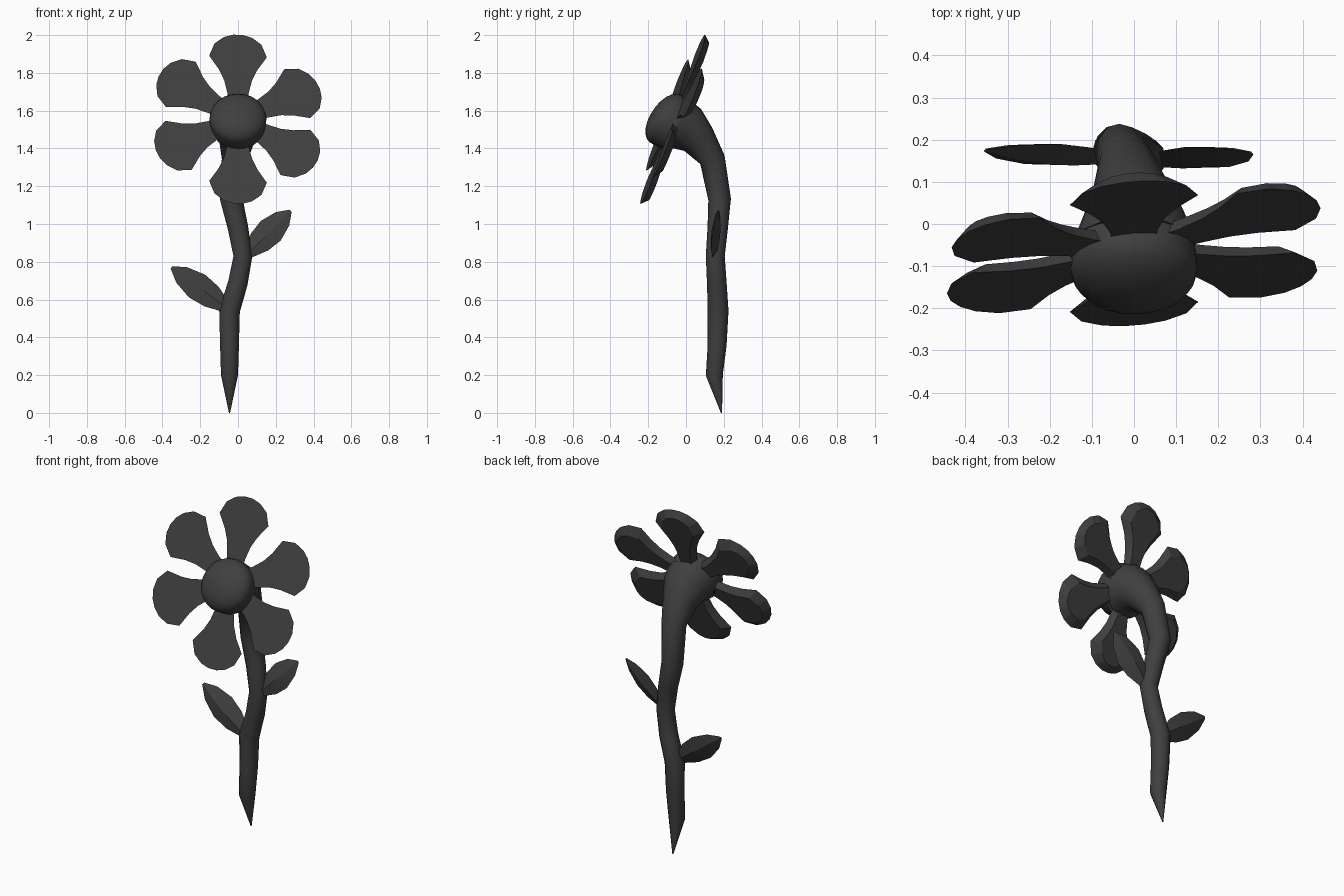
import bpy, bmesh, math
from mathutils import Vector

cube = bpy.data.objects.get("Cube")
if cube:
    bpy.data.objects.remove(cube, do_unlink=True)

# One dark material for the whole flower
mat = bpy.data.materials.new("charcoal")
mat.use_nodes = True
tone = (0.05, 0.05, 0.05, 1)
mat.diffuse_color = tone
mat.node_tree.nodes["Principled BSDF"].inputs["Base Color"].default_value = tone


def finish(name, bm, smooth_angle):
    bmesh.ops.recalc_face_normals(bm, faces=bm.faces)
    mesh = bpy.data.meshes.new(name)
    bm.to_mesh(mesh)
    bm.free()
    mesh.materials.append(mat)
    obj = bpy.data.objects.new(name, mesh)
    bpy.context.collection.objects.link(obj)
    bpy.ops.object.select_all(action='DESELECT')
    obj.select_set(True)
    bpy.context.view_layer.objects.active = obj
    bpy.ops.object.shade_smooth_by_angle(angle=math.radians(smooth_angle))


def bridge(bm, a, b):
    for i in range(len(a)):
        j = (i + 1) % len(a)
        bm.faces.new((a[i], a[j], b[j], b[i]))


def tube(name, path, sides, smooth_angle):
    """Closed round skin over (centre, radius) stations."""
    bm = bmesh.new()
    centres = [Vector(p) for p, r in path]
    rings = []
    for k, (p, r) in enumerate(path):
        t = (centres[min(k + 1, len(path) - 1)] - centres[max(k - 1, 0)]).normalized()
        side = Vector((1, 0, 0))
        side = (side - t * side.dot(t)).normalized()
        up = t.cross(side)
        rings.append([bm.verts.new(centres[k] + r * (side * math.cos(a) + up * math.sin(a)))
                      for a in (math.tau * i / sides for i in range(sides))])
    for a, b in zip(rings, rings[1:]):
        bridge(bm, a, b)
    bm.faces.new(rings[0])
    bm.faces.new(rings[-1])
    finish(name, bm, smooth_angle)


# Bent stem: pointed foot, flaring into the cup behind the bloom
stem_path = [
    ((-0.045, 0.188, 0.0), 0.003), ((-0.045, 0.15, 0.2), 0.045),
    ((-0.045, 0.165, 0.36), 0.05), ((-0.045, 0.17, 0.54), 0.055),
    ((0.0, 0.163, 0.69), 0.052), ((0.026, 0.155, 0.83), 0.05),
    ((0.0, 0.168, 0.98), 0.054), ((-0.035, 0.178, 1.13), 0.06),
    ((-0.018, 0.14, 1.34), 0.068), ((-0.006, 0.065, 1.448), 0.096),
    ((0.0, 0.005, 1.505), 0.128), ((0.0, -0.045, 1.527), 0.148)]
tube("stem", stem_path, 12, 40)

# Domed flower centre, tipped further up than the petals
dome_axis = Vector((0, -0.83, 0.56)).normalized()
dome_base = Vector((0, -0.107, 1.557))
dome = [(-0.07, 0.145), (0.0, 0.151)]
for i in range(1, 6):
    a = math.radians(16 * i)
    dome.append((0.082 * math.sin(a), 0.151 * math.cos(a)))
tube("flower_centre", [(dome_base + dome_axis * h, r) for h, r in dome], 24, 40)

# Tilted frame of the petals
centre = Vector((0, -0.07, 1.555))
facing = Vector((0.09, -1, 0.382)).normalized()
rise = Vector((0, 0.382, 1)).normalized()
across = facing.cross(rise).normalized()
if across.x < 0:
    across.negate()

# Half outline of a petal: distance from the centre, half width
half = [(0.08, 0.05), (0.15, 0.057), (0.22, 0.074), (0.28, 0.102),
        (0.355, 0.153), (0.425, 0.125), (0.463, 0.075), (0.478, 0.025)]
outline = half + [(r, -w) for r, w in reversed(half)]


def petal(name, degrees, lift):
    """Flat-fronted petal, bevelled towards a smaller back panel."""
    a = math.radians(degrees)
    out = across * math.cos(a) + rise * math.sin(a) + facing * lift
    side = rise * math.cos(a) - across * math.sin(a)
    bm = bmesh.new()

    def ring(width, length, depth):
        return [bm.verts.new(centre + out * (0.28 + (r - 0.28) * length)
                             + side * w * width - facing * depth) for r, w in outline]
    front, back = ring(1, 1, 0), ring(0.66, 0.84, 0.034)
    bridge(bm, front, back)
    bm.faces.new(front)
    bm.faces.new(back)
    finish(name, bm, 15)


petals = ((90, 0), (27, -0.05), (-31, 0.03), (-90, 0), (207, 0.02), (149, 0.03))
for i, (degrees, lift) in enumerate(petals):
    petal(f"petal_{i + 1}", degrees, lift)


def leaf(name, base, tip):
    """Pointed leaf with a raised midrib, its lower edge leaning forward."""
    base, tip = Vector(base), Vector(tip)
    along = tip - base
    side = Vector((-along.z, 0, along.x)).normalized()
    depth = Vector((0, 1, 0))
    stations = [(0.0, 0.024, 0.012), (0.3, 0.064, 0.022), (0.55, 0.074, 0.024),
                (0.82, 0.05, 0.016), (1.0, 0.008, 0.004)]
    bm = bmesh.new()
    rings = []
    for t, w, d in stations:
        p = base + along * t
        lean = depth * w * 0.32 * math.copysign(1, side.z)
        rings.append([bm.verts.new(v) for v in
                      (p + side * w + lean, p + depth * d,
                       p - side * w - lean, p - depth * d)])
    for a, b in zip(rings, rings[1:]):
        bridge(bm, a, b)
    bm.faces.new(rings[0])
    bm.faces.new(rings[-1])
    finish(name, bm, 15)


leaf("left_leaf", (0.045, 0.148, 0.835), (0.278, 0.168, 1.07))
leaf("right_leaf", (-0.05, 0.155, 0.55), (-0.352, 0.175, 0.77))
